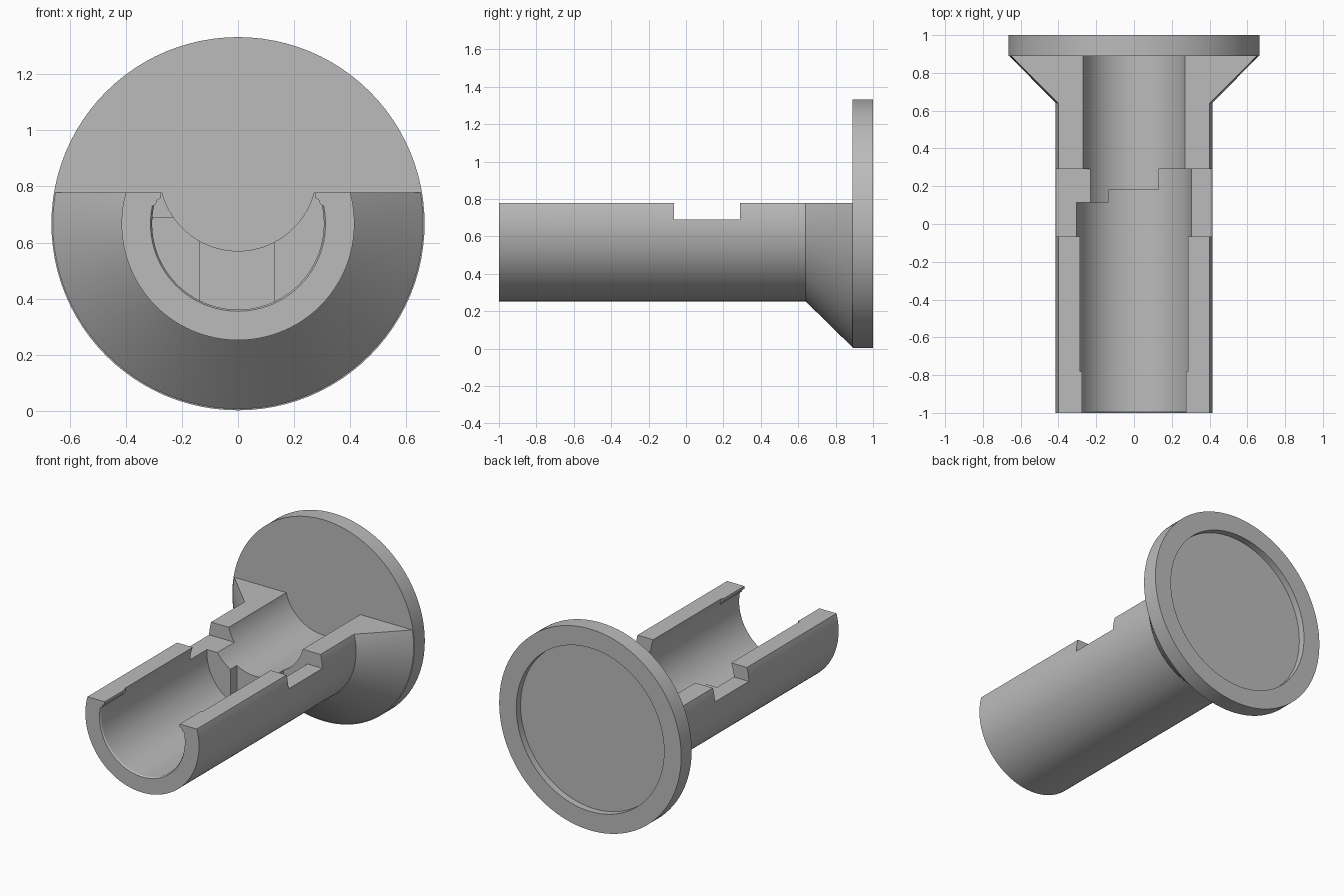
import bpy, bmesh, math
from mathutils import Matrix, Vector

cube = bpy.data.objects.get("Cube")
if cube:
    bpy.data.objects.remove(cube, do_unlink=True)

AXIS_Z = 0.667   # height of the main axis
TOP_Z = 0.778    # height of the flat cut along the sleeve

grey = bpy.data.materials.new("plain grey")
grey.use_nodes = True
grey.diffuse_color = (0.5, 0.5, 0.5, 1)
grey.node_tree.nodes["Principled BSDF"].inputs["Base Color"].default_value = (0.5, 0.5, 0.5, 1)


def finish(name, bm):
    bmesh.ops.recalc_face_normals(bm, faces=bm.faces)
    mesh = bpy.data.meshes.new(name)
    bm.to_mesh(mesh)
    bm.free()
    mesh.materials.append(grey)
    obj = bpy.data.objects.new(name, mesh)
    bpy.context.collection.objects.link(obj)
    return obj


def lathe(name, profile, z=AXIS_Z, steps=96):
    """Revolve (radius, y) points about a line parallel to y; both ends are capped."""
    bm = bmesh.new()
    rings = []
    for r, y in profile:
        rings.append([bm.verts.new((r * math.cos(a), y, z + r * math.sin(a)))
                      for a in (math.tau * i / steps for i in range(steps))])
    for a, b in zip(rings, rings[1:]):
        for i in range(steps):
            j = (i + 1) % steps
            bm.faces.new((a[i], a[j], b[j], b[i]))
    bm.faces.new(rings[0])
    bm.faces.new(rings[-1])
    return finish(name, bm)


def box(name, low, high):
    low, high = Vector(low), Vector(high)
    bm = bmesh.new()
    bmesh.ops.create_cube(bm, size=1, matrix=Matrix.Translation((low + high) / 2)
                          @ Matrix.Diagonal((*(high - low), 1)))
    return finish(name, bm)


def boolean(target, cutter, operation="DIFFERENCE"):
    mod = target.modifiers.new("cut", "BOOLEAN")
    mod.operation, mod.solver, mod.object = operation, "EXACT", cutter
    with bpy.context.temp_override(object=target, active_object=target):
        bpy.ops.object.modifier_apply(modifier=mod.name)
    bpy.data.objects.remove(cutter, do_unlink=True)


# Sleeve with flared end, set slightly into the flange
sleeve = lathe("sleeve", [(0.415, -1), (0.415, 0.64), (0.66, 0.89), (0.66, 0.9)])

# Front bore, chamfered at the mouth and ending in three steps
bore = lathe("front_bore", [(0.312, -1.1), (0.312, -1), (0.306, -0.99), (0.306, 0.29)])
boolean(bore, box("left_step", (-0.5, 0.113, 0), (-0.135, 0.5, 1.2)))
boolean(bore, box("middle_step", (-0.2, 0.18, 0), (0.13, 0.5, 1.2)))
boolean(sleeve, bore)

# Shallower rear bore, open top and side notches
boolean(sleeve, lathe("rear_bore", [(0.28, 0.05), (0.28, 0.95)], z=0.85))
boolean(sleeve, box("open_top", (-1, -2, TOP_Z), (1, 2, 2)))
boolean(sleeve, box("notch", (-1, -0.065, 0.69), (1, 0.29, 2)))

# Flange disc with a shallow recess in its back
flange = lathe("flange", [(0.665, 0.89), (0.665, 1), (0.54, 1), (0.54, 0.955)])

# Small retaining lips along the mouth of the sleeve
lip_profile = [(0.274, TOP_Z), (0.274, 0.76), (0.288, 0.752), (0.292, 0.738),
               (0.32, 0.72), (0.32, TOP_Z)]
for side, label in ((1, "left"), (-1, "right")):
    bm = bmesh.new()
    face = bm.faces.new([bm.verts.new((side * x, -1, z)) for x, z in lip_profile])
    new = bmesh.ops.extrude_face_region(bm, geom=[face])["geom"]
    bmesh.ops.translate(bm, vec=(0, 0.22, 0),
                        verts=[v for v in new if isinstance(v, bmesh.types.BMVert)])
    boolean(sleeve, finish(label + "_lip", bm), "UNION")

# Smooth curved walls, sharp edges
for obj in (sleeve, flange):
    bpy.ops.object.select_all(action="DESELECT")
    obj.select_set(True)
    bpy.context.view_layer.objects.active = obj
    bpy.ops.object.shade_smooth_by_angle(angle=math.radians(25))
